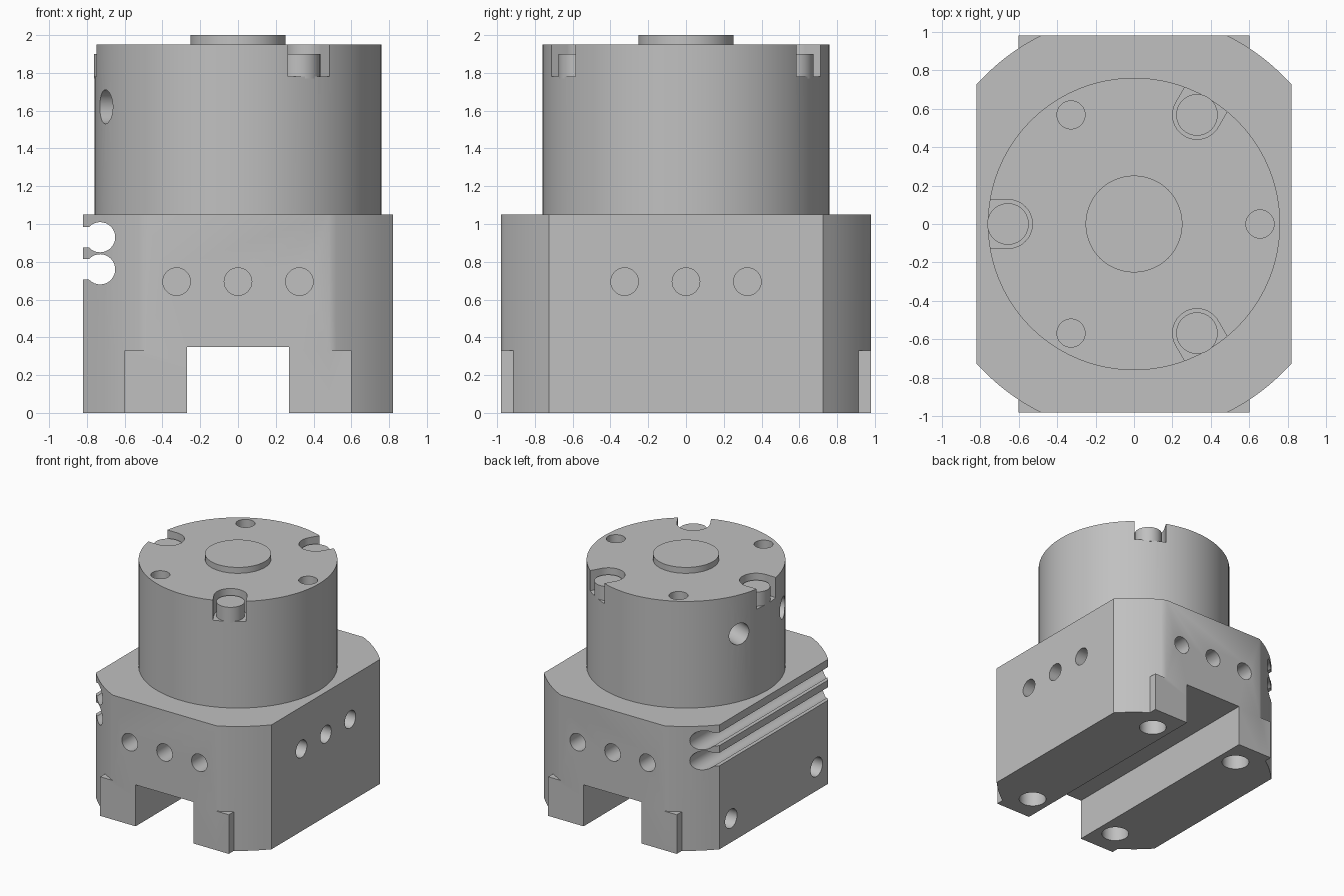
import bpy, bmesh
from math import radians, pi, cos, sin, atan2
from mathutils import Matrix, Vector

cube = bpy.data.objects.get("Cube")
if cube:
    bpy.data.objects.remove(cube)

grey = bpy.data.materials.new("machined grey")
grey.use_nodes = True
grey.diffuse_color = (0.53, 0.53, 0.53, 1)
grey.node_tree.nodes["Principled BSDF"].inputs["Base Color"].default_value = (0.53, 0.53, 0.53, 1)


def make(name, bm):
    bmesh.ops.recalc_face_normals(bm, faces=bm.faces)
    mesh = bpy.data.meshes.new(name)
    bm.to_mesh(mesh)
    bm.free()
    mesh.materials.append(grey)
    ob = bpy.data.objects.new(name, mesh)
    bpy.context.collection.objects.link(ob)
    return ob


def rod(name, start, end, r, sides=32):
    """Cylinder between two points."""
    a, b = Vector(start), Vector(end)
    turn = (b - a).to_track_quat('Z', 'Y').to_matrix().to_4x4()
    bm = bmesh.new()
    bmesh.ops.create_cone(bm, cap_ends=True, segments=sides, radius1=r, radius2=r,
                          depth=(b - a).length,
                          matrix=Matrix.Translation((a + b) / 2) @ turn)
    return make(name, bm)


def box(name, low, high, spin=0):
    """Box between two corners, then turned about the z axis."""
    lo, hi = Vector(low), Vector(high)
    bm = bmesh.new()
    bmesh.ops.create_cube(bm, size=1, matrix=Matrix.Rotation(spin, 4, 'Z')
                          @ Matrix.Translation((lo + hi) / 2)
                          @ Matrix.Diagonal((hi - lo).to_4d()))
    return make(name, bm)


def combine(target, tool, operation='DIFFERENCE'):
    mod = target.modifiers.new("cut", 'BOOLEAN')
    mod.operation, mod.solver, mod.object = operation, 'EXACT', tool
    bpy.context.view_layer.objects.active = target
    bpy.ops.object.modifier_apply(modifier=mod.name)
    bpy.data.objects.remove(tool)


def smooth(ob):
    bpy.ops.object.select_all(action='DESELECT')
    ob.select_set(True)
    bpy.context.view_layer.objects.active = ob
    bpy.ops.object.shade_smooth_by_angle(angle=radians(30))


def polar(r, a, z):
    return (r * cos(a), r * sin(a), z)


# Base block: a rectangle with its corners turned to a large radius
HX, HY, BASE_TOP, CORNER_R = 0.82, 0.98, 1.05, 1.093
first = atan2(0.725, HX)
last = atan2(HY, 0.483)
quarter = [polar(CORNER_R, first + (last - first) * i / 10, 0) for i in range(11)]
quarter[0], quarter[-1] = (HX, 0.725, 0), (0.483, HY, 0)
outline = (quarter + [(-x, y, z) for x, y, z in reversed(quarter)]
           + [(-x, -y, z) for x, y, z in quarter]
           + [(x, -y, z) for x, y, z in reversed(quarter)])
bm = bmesh.new()
face = bm.faces.new([bm.verts.new(p) for p in outline])
top = bmesh.ops.extrude_face_region(bm, geom=[face])["geom"]
bmesh.ops.translate(bm, vec=(0, 0, BASE_TOP),
                    verts=[v for v in top if isinstance(v, bmesh.types.BMVert)])
base = make("base_block", bm)

# Square feet and the channel between them
combine(base, box("feet", (-0.6, -HY, 0), (0.6, HY, 0.33)), 'UNION')
combine(base, box("channel", (-0.27, -2, -1), (0.27, 2, 0.35)))

# Rows of three holes on the front, back and one side
for off in (-0.325, 0, 0.325):
    for s in (-1, 1):
        combine(base, rod("hole", (off, s * 1.1, 0.695), (off, s * 0.7, 0.695), 0.073))
    combine(base, rod("hole", (1, off, 0.695), (0.54, off, 0.695), 0.073))

# Holes under the feet and low on the grooved side
for s in (-1, 1):
    for x in (-0.43, 0.43):
        combine(base, rod("hole", (x, s * 0.745, -0.1), (x, s * 0.745, 0.3), 0.107))
    combine(base, rod("hole", (-1, s * 0.57, 0.2), (-0.62, s * 0.57, 0.2), 0.08))

# Two keyhole grooves along one side
for z in (0.93, 0.76):
    combine(base, rod("groove", (-0.73, -2, z), (-0.73, 2, z), 0.08))
    combine(base, box("groove_mouth", (-1, -2, z - 0.055), (-0.73, 2, z + 0.055)))
smooth(base)

# Round body with open counterbores, bolt heads and small holes
TOP, RING = 1.95, 0.655
body = rod("round_body", (0, 0, BASE_TOP), (0, 0, TOP), 0.76, 96)
for i in range(3):
    a = pi / 3 + i * 2 * pi / 3
    combine(body, rod("counterbore", polar(RING, a, 1.78), polar(RING, a, 2.1), 0.127, 40))
    combine(body, box("counterbore_mouth", (RING, -0.127, 1.78), (1, 0.127, 2.1), a))
    combine(body, rod("hole", polar(RING, a + pi, 1.7), polar(RING, a + pi, 2.1), 0.073))
    smooth(rod("bolt_head_%d" % (i + 1), polar(RING, a, 1.77), polar(RING, a, 1.9), 0.108, 40))

# Pair of radial ports
for s in (-1, 1):
    a = pi + s * radians(22.5)
    combine(body, rod("port", polar(0.5, a, 1.62), polar(1, a, 1.62), 0.09))
smooth(body)

# Centre boss
smooth(rod("centre_boss", (0, 0, TOP - 0.01), (0, 0, 2), 0.252, 48))
